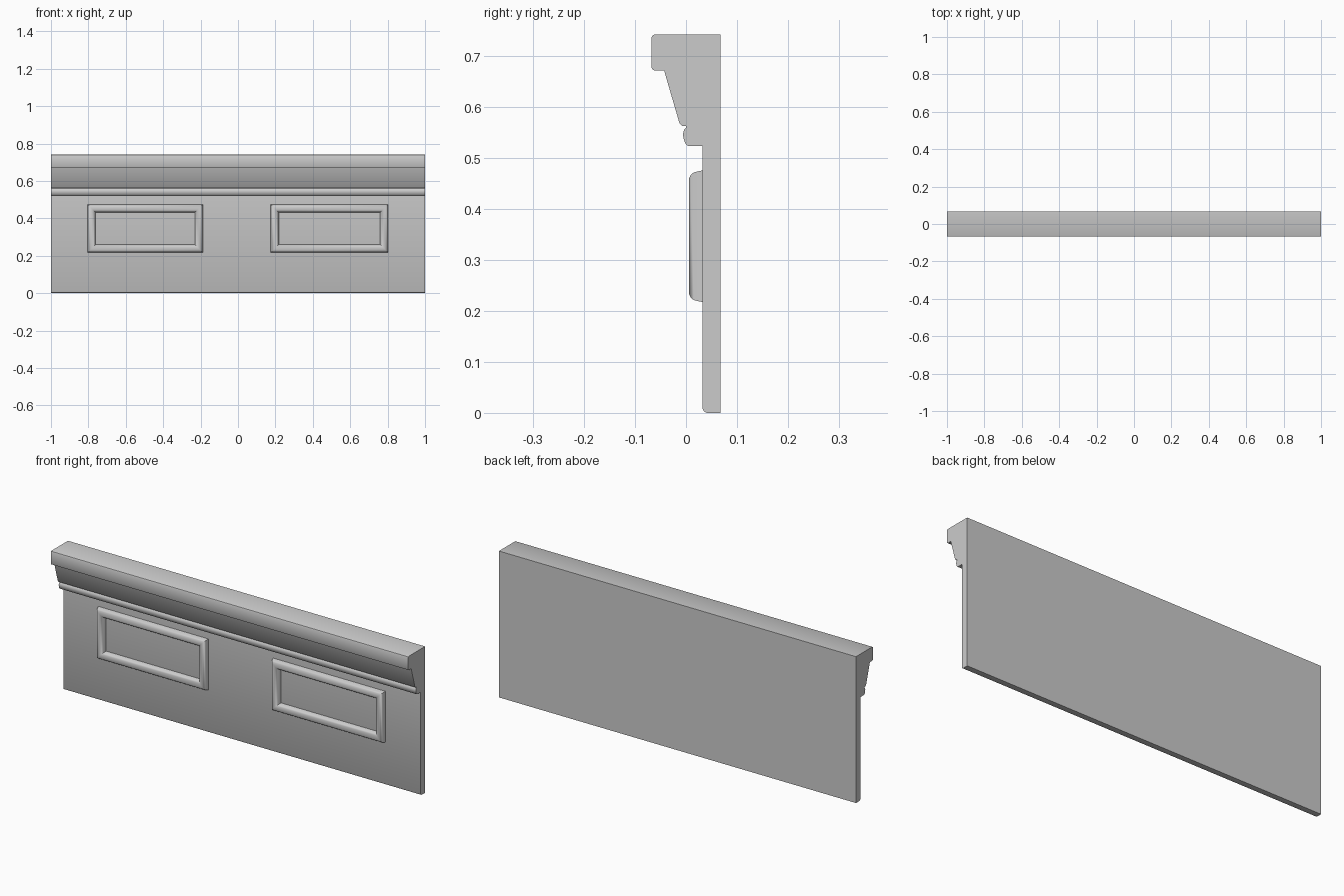
import bpy, bmesh, math

if "Cube" in bpy.data.objects:
    bpy.data.objects.remove(bpy.data.objects["Cube"])

WALL_Y = 0.032  # front face of the flat wall


def finish(bm, name, angle):
    bmesh.ops.recalc_face_normals(bm, faces=bm.faces)
    mesh = bpy.data.meshes.new(name)
    bm.to_mesh(mesh)
    bm.free()
    obj = bpy.data.objects.new(name, mesh)
    bpy.context.collection.objects.link(obj)
    bpy.ops.object.select_all(action='DESELECT')
    obj.select_set(True)
    bpy.context.view_layer.objects.active = obj
    bpy.ops.object.shade_smooth_by_angle(angle=math.radians(angle))
    return obj


def extrude_profile(name, profile, length):
    """Extrude a closed (y, z) outline along x, centred on x = 0."""
    bm = bmesh.new()
    face = bm.faces.new([bm.verts.new((-length / 2, y, z)) for y, z in profile])
    new = bmesh.ops.extrude_face_region(bm, geom=[face])["geom"]
    verts = [v for v in new if isinstance(v, bmesh.types.BMVert)]
    bmesh.ops.translate(bm, verts=verts, vec=(length, 0, 0))
    return finish(bm, name, 32)


def moulding_frame(name, x0, x1, z0, z1, section):
    """Sweep an (inset, y) section round a rectangle with mitred corners."""
    bm = bmesh.new()
    loops = []
    for d, y in section:
        corners = [(x0 + d, z0 + d), (x1 - d, z0 + d), (x1 - d, z1 - d), (x0 + d, z1 - d)]
        loops.append([bm.verts.new((x, y, z)) for x, z in corners])
    for a, b in zip(loops, loops[1:]):
        for i in range(4):
            j = (i + 1) % 4
            bm.faces.new((a[i], a[j], b[j], b[i]))
    return finish(bm, name, 50)


# Wall with rounded foot, bead, sloping cove and square cap in one outline
body = [
    (0.068, 0), (0.041, 0), (0.035, 0.003), (WALL_Y, 0.009),
    (WALL_Y, 0.523), (0.004, 0.523), (-0.001, 0.527), (-0.005, 0.538),
    (-0.006, 0.546), (-0.004, 0.554), (0.000, 0.559), (0.000, 0.562),
    (-0.007, 0.562), (-0.013, 0.568), (-0.043, 0.671), (-0.062, 0.671),
    (-0.066, 0.673), (-0.068, 0.677), (-0.068, 0.734), (-0.066, 0.739),
    (-0.062, 0.741), (0.068, 0.741),
]
extrude_profile("wainscot_body", body, 2.0)

# Raised rectangular mouldings applied to the wall
section = [(0, WALL_Y), (0.004, 0.015), (0.009, 0.009), (0.016, 0.006),
           (0.026, 0.006), (0.033, 0.009), (0.039, 0.015), (0.043, WALL_Y)]
for side, x0, x1 in (("left", -0.804, -0.188), ("right", 0.175, 0.803)):
    moulding_frame(side + "_panel_moulding", x0, x1, 0.217, 0.475, section)
